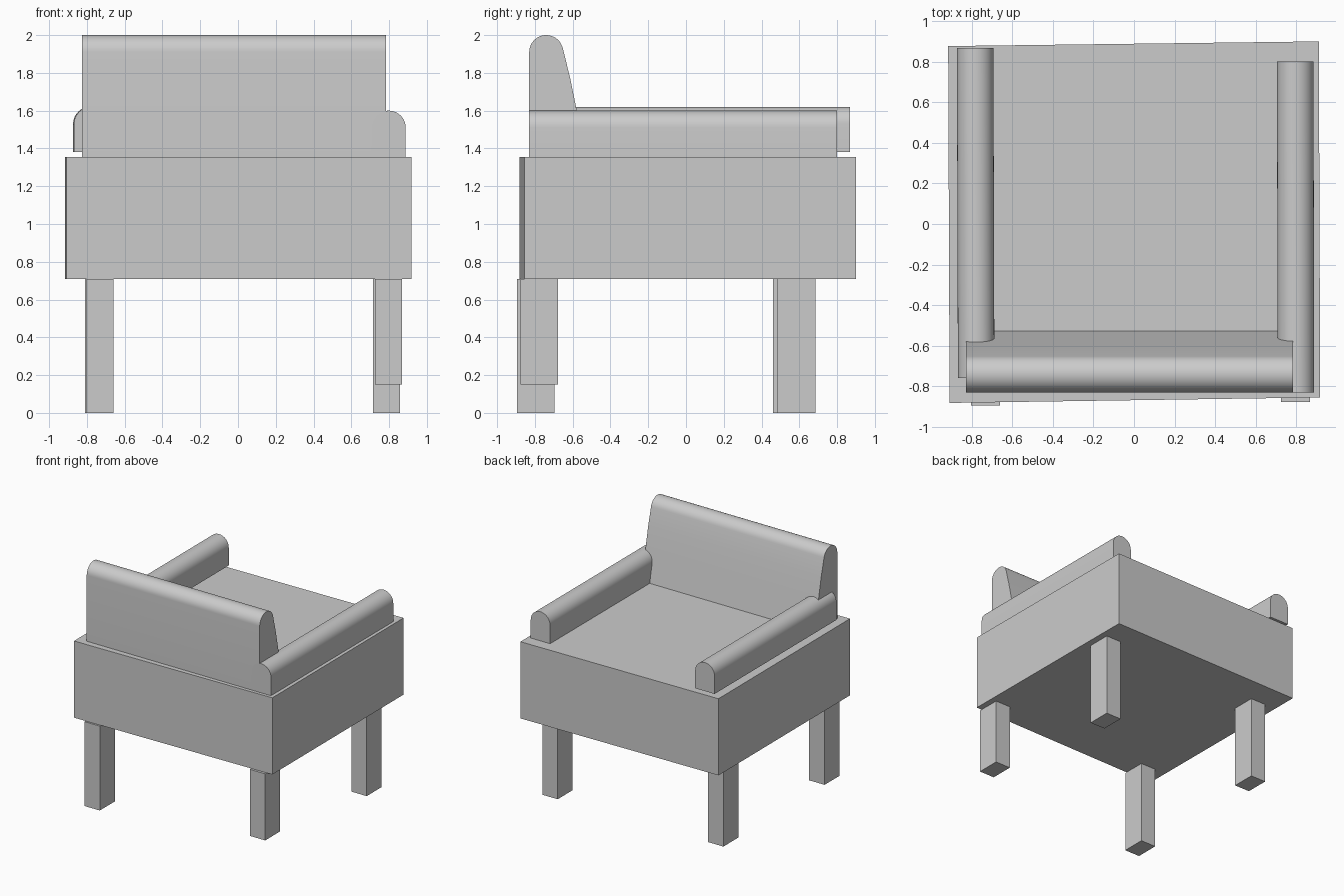
import bpy
import bmesh
from math import cos, sin, radians
from mathutils import Vector

cube = bpy.data.objects.get("Cube")
if cube:
    bpy.data.objects.remove(cube, do_unlink=True)

grey = bpy.data.materials.new("plain_grey")
grey.use_nodes = True
grey.diffuse_color = (0.6, 0.6, 0.6, 1)
grey.node_tree.nodes["Principled BSDF"].inputs["Base Color"].default_value = (0.6, 0.6, 0.6, 1)


def prism(name, outline, sweep, smooth=False):
    """Extrude a closed outline of 3D points along a vector."""
    bm = bmesh.new()
    face = bm.faces.new([bm.verts.new(p) for p in outline])
    extruded = bmesh.ops.extrude_face_region(bm, geom=[face], use_keep_orig=True)
    moved = [v for v in extruded["geom"] if isinstance(v, bmesh.types.BMVert)]
    bmesh.ops.translate(bm, verts=moved, vec=Vector(sweep))
    bmesh.ops.recalc_face_normals(bm, faces=bm.faces)
    mesh = bpy.data.meshes.new(name)
    bm.to_mesh(mesh)
    bm.free()
    mesh.materials.append(grey)
    obj = bpy.data.objects.new(name, mesh)
    bpy.context.collection.objects.link(obj)
    if smooth:
        bpy.ops.object.select_all(action="DESELECT")
        obj.select_set(True)
        bpy.context.view_layer.objects.active = obj
        bpy.ops.object.shade_smooth_by_angle(angle=radians(30))
    return obj


def arc(cu, cv, radius, start, end, steps=20):
    """Points along a circular arc, angles in degrees."""
    angles = [radians(start + (end - start) * i / steps) for i in range(steps + 1)]
    return [(cu + radius * cos(a), cv + radius * sin(a)) for a in angles]


# Seat block, slightly askew
seat_bottom, seat_top = 0.71, 1.355
corners = [(-0.909, -0.882), (0.918, -0.855), (0.911, 0.9), (-0.916, 0.877)]
prism("seat_block", [(x, y, seat_bottom) for x, y in corners],
      (0, 0, seat_top - seat_bottom))

# Legs: the front left one is shorter
legs = {
    "front_right_leg": (-0.803, -0.895, 0),
    "front_left_leg": (0.724, -0.877, 0.15),
    "back_right_leg": (-0.81, 0.46, 0),
    "back_left_leg": (0.715, 0.485, 0),
}
width, depth = 0.143, 0.2
for name, (x, y, z) in legs.items():
    base = [(x, y, z), (x + width, y, z), (x + width, y + depth, z), (x, y + depth, z)]
    prism(name, base, (0, 0, seat_bottom - z))


# Armrests with rounded tops
def armrest(name, x, y_start, y_end, bottom, top, skew):
    r = 0.09
    outline = [(x - r, bottom)] + arc(x, top - r, r, 180, 0) + [(x + r, bottom)]
    prism(name, [(u, y_start, v) for u, v in outline], (skew, y_end - y_start, 0), True)


armrest("left_armrest", 0.798, -0.83, 0.8, seat_top, 1.6, -0.003)
armrest("right_armrest", -0.778, -0.76, 0.867, 1.38, 1.62, -0.005)

# Backrest: upright outside, rounded top, sloping inner face
profile = [(-0.83, seat_top)] + arc(-0.74, 1.91, 0.09, 180, 14)
profile += [(-0.615, 1.78), (-0.578, 1.6), (-0.528, seat_top)]
prism("backrest", [(-0.827, y, z) for y, z in profile], (1.61, 0, 0), True)
